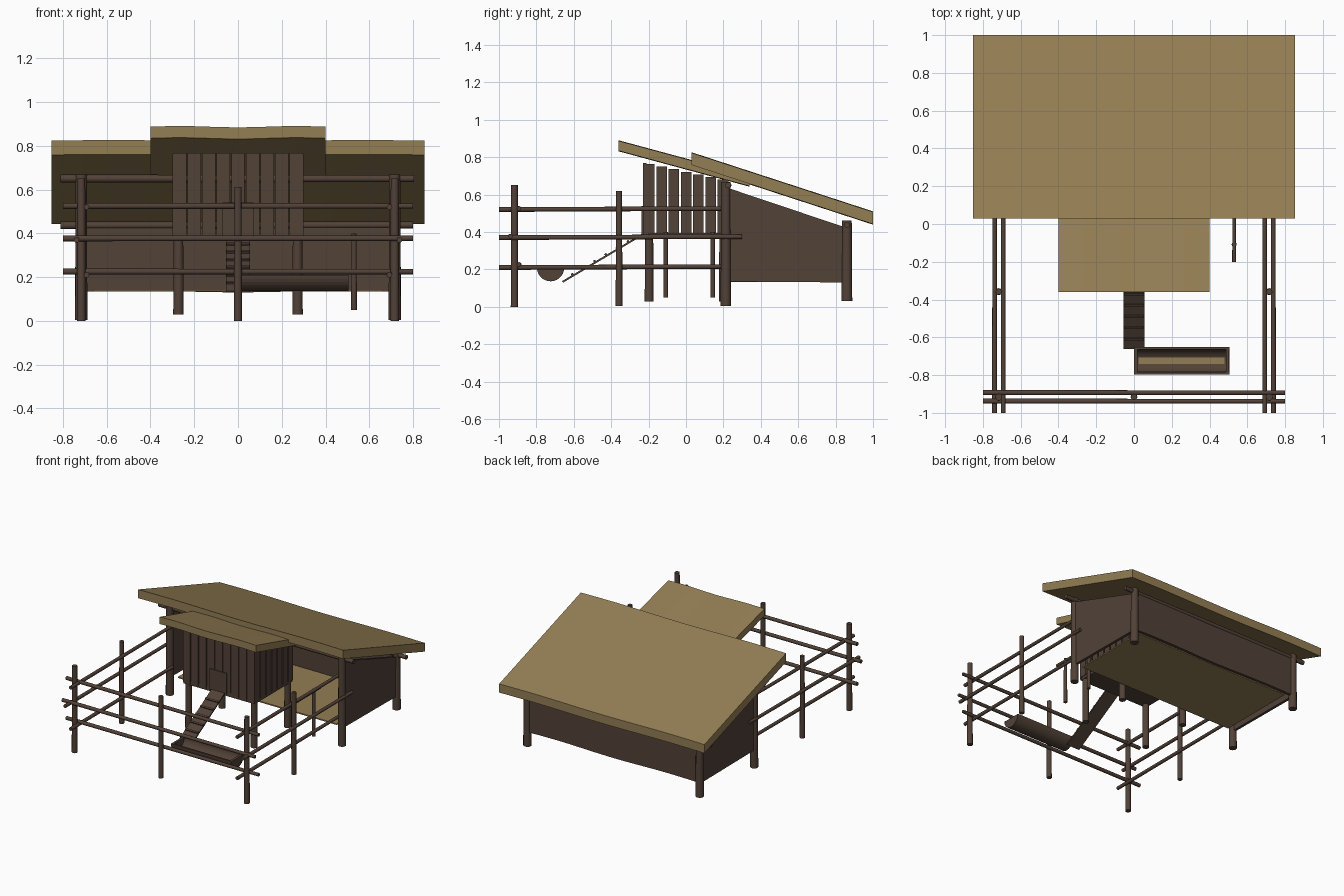
import bpy, bmesh, math
from mathutils import Vector

old = bpy.data.objects.get("Cube")
if old:
    bpy.data.objects.remove(old)


def material(name, r, g, b):
    m = bpy.data.materials.new(name)
    m.use_nodes = True
    m.diffuse_color = (r, g, b, 1)
    m.node_tree.nodes["Principled BSDF"].inputs["Base Color"].default_value = (r, g, b, 1)
    return m


WOOD = material("brown wood", 0.084, 0.054, 0.039)
STRAW = material("straw tan", 0.296, 0.209, 0.089)


def finish(name, bm, mat):
    bmesh.ops.recalc_face_normals(bm, faces=bm.faces)
    mesh = bpy.data.meshes.new(name)
    bm.to_mesh(mesh)
    bm.free()
    mesh.materials.append(mat)
    ob = bpy.data.objects.new(name, mesh)
    bpy.context.collection.objects.link(ob)
    return ob


def pole(name, a, b, r, taper=0.9, sides=12):
    """Round log from point a to point b."""
    a, b = Vector(a), Vector(b)
    bm = bmesh.new()
    bmesh.ops.create_cone(bm, cap_ends=True, segments=sides, radius1=r,
                          radius2=r * taper, depth=(b - a).length)
    ob = finish(name, bm, WOOD)
    ob.location = (a + b) / 2
    ob.rotation_mode = 'QUATERNION'
    ob.rotation_quaternion = (b - a).to_track_quat('Z', 'Y')
    for o in bpy.context.selected_objects:
        o.select_set(False)
    ob.select_set(True)
    bpy.context.view_layer.objects.active = ob
    bpy.ops.object.shade_smooth_by_angle(angle=math.radians(50))
    return ob


def prism(name, profile, x0, x1, mat, steps=1, wave=0.0):
    """Extrude a (y, z) profile along x, with an optional gentle sag."""
    bm = bmesh.new()
    rings = []
    for i in range(steps + 1):
        t = i / steps
        dz = wave * math.sin(t * 3 * math.pi)
        rings.append([bm.verts.new((x0 + (x1 - x0) * t, y, z + dz)) for y, z in profile])
    n = len(profile)
    for p, q in zip(rings, rings[1:]):
        for k in range(n):
            bm.faces.new((p[k], p[(k + 1) % n], q[(k + 1) % n], q[k]))
    bm.faces.new(rings[0])
    bm.faces.new(rings[-1])
    return finish(name, bm, mat)


def slab(name, x0, x1, y0, y1, z0, z1, mat):
    return prism(name, [(y0, z0), (y1, z0), (y1, z1), (y0, z1)], x0, x1, mat)


def roof(name, half, y0, y1, front, back, thick, shift=0.0):
    prism(name, [(y0, front), (y0, front - thick), (y1, back - thick), (y1, back)],
          shift - half, shift + half, STRAW, steps=12, wave=0.003)


# Thatched roofs
roof("main_roof", 0.853, 0.03, 1.0, 0.823, 0.507, 0.065)
roof("coop_roof", 0.4, -0.36, 0.34, 0.887, 0.698, 0.053)

# Shelter posts, side walls, fence posts and side rails, both sides
for side, s in (("left", 1), ("right", -1)):
    x = 0.716 * s
    pole(f"{side}_shelter_front_post", (x, 0.213, 0.003), (x, 0.213, 0.668), 0.028)
    pole(f"{side}_shelter_back_post", (x, 0.86, 0.03), (x, 0.86, 0.46), 0.029)
    prism(f"{side}_shelter_wall", [(0.225, 0.135), (0.85, 0.13), (0.85, 0.425), (0.225, 0.635)],
          x - 0.01, x + 0.01, WOOD)
    pole(f"{side}_fence_corner_post", (x, -0.917, 0), (x, -0.917, 0.65), 0.02)
    pole(f"{side}_fence_middle_post", (x, -0.358, 0.005), (x, -0.358, 0.62), 0.018)
    for level, z, off, end in (("low", 0.21, -0.024, 0.21), ("middle", 0.37, 0.022, 0.3),
                               ("high", 0.52, -0.024, 0.21)):
        rx = x + off * s
        pole(f"{side}_{level}_rail", (rx, -1, z), (rx, end, z + 0.005), 0.013)

# Shelter back wall, beams and floor
prism("shelter_back_wall", [(0.85, 0.134), (0.87, 0.134), (0.87, 0.425), (0.85, 0.425)],
      -0.71, 0.71, WOOD, steps=12, wave=0.004)
pole("front_beam", (-0.81, 0.225, 0.65), (0.805, 0.225, 0.65), 0.018)
pole("back_beam", (-0.81, 0.86, 0.436), (0.8, 0.86, 0.438), 0.017)
slab("straw_floor", -0.66, 0.66, 0.23, 0.84, 0.133, 0.142, STRAW)

# Front fence
pole("front_fence_post", (0, -0.915, 0), (0, -0.915, 0.612), 0.018)
for level, z, y in (("low", 0.225, -0.893), ("middle", 0.377, -0.938), ("high", 0.525, -0.893)):
    pole(f"front_{level}_rail", (-0.8, y, z), (0.8, y, z), 0.0135)


# Coop walls of upright planks under the sloping roof
def plank_top(y):
    return 0.77 - 0.21 * (y + 0.23)


def plank(name, x, y, wx, wy, bottom):
    y0, y1 = y - wy / 2, y + wy / 2
    prism(name, [(y0, bottom), (y1, bottom), (y1, plank_top(y)), (y0, plank_top(y))],
          x - wx / 2, x + wx / 2, WOOD)


for i in range(9):
    x = (i - 4) * 0.0667
    plank("coop_front_plank", x, -0.22, 0.061, 0.02, 0.375)
    plank("coop_back_plank", x, 0.218, 0.061, 0.02, 0.375)
for i in range(7):
    for s in (1, -1):
        plank("coop_side_plank", 0.29 * s, -0.196 + i * 0.0655, 0.02, 0.056, 0.385)
slab("coop_floor", -0.295, 0.295, -0.225, 0.225, 0.365, 0.395, WOOD)
slab("coop_door", -0.07, 0.07, -0.238, -0.23, 0.385, 0.54, WOOD)
for s in (1, -1):
    for y in (-0.197, 0.2):
        pole("coop_leg", (0.272 * s, y, 0.028), (0.272 * s, y, 0.385), 0.024)

# Ramp with slats
LOW, HIGH = Vector((0, -0.66, 0.133)), Vector((0, -0.235, 0.385))
UP = Vector((0, -(HIGH.z - LOW.z), HIGH.y - LOW.y)).normalized()


def ramp_piece(name, t0, t1, h0, h1, half):
    a, b = LOW.lerp(HIGH, t0), LOW.lerp(HIGH, t1)
    pts = (a + UP * h0, b + UP * h0, b + UP * h1, a + UP * h1)
    prism(name, [(p.y, p.z) for p in pts], -half, half, WOOD)


ramp_piece("ramp_board", 0, 1, -0.005, 0.005, 0.055)
for i in range(6):
    ramp_piece("ramp_slat", 0.12 + i * 0.14, 0.145 + i * 0.14, 0.005, 0.014, 0.052)

# Half round feeding trough with end caps and feed
CY, CZ, N = -0.724, 0.209, 14


def arc(r):
    return [(CY - r * math.cos(math.pi * i / N), CZ - r * math.sin(math.pi * i / N))
            for i in range(N + 1)]


prism("trough_shell", arc(0.073) + arc(0.06)[::-1], 0.0, 0.505, WOOD)
for x in (0.0, 0.485):
    prism("trough_end", arc(0.0725), x + 0.001, x + 0.019, WOOD)
slab("trough_feed", 0.025, 0.48, CY - 0.016, CY + 0.016, 0.145, 0.154, STRAW)

# Perch rail beside the coop
for y in (-0.108, 0.143):
    pole("perch_post", (0.53, y, 0.05), (0.53, y, 0.4), 0.013)
pole("perch_rail", (0.53, -0.2, 0.385), (0.53, 0.22, 0.385), 0.01)
